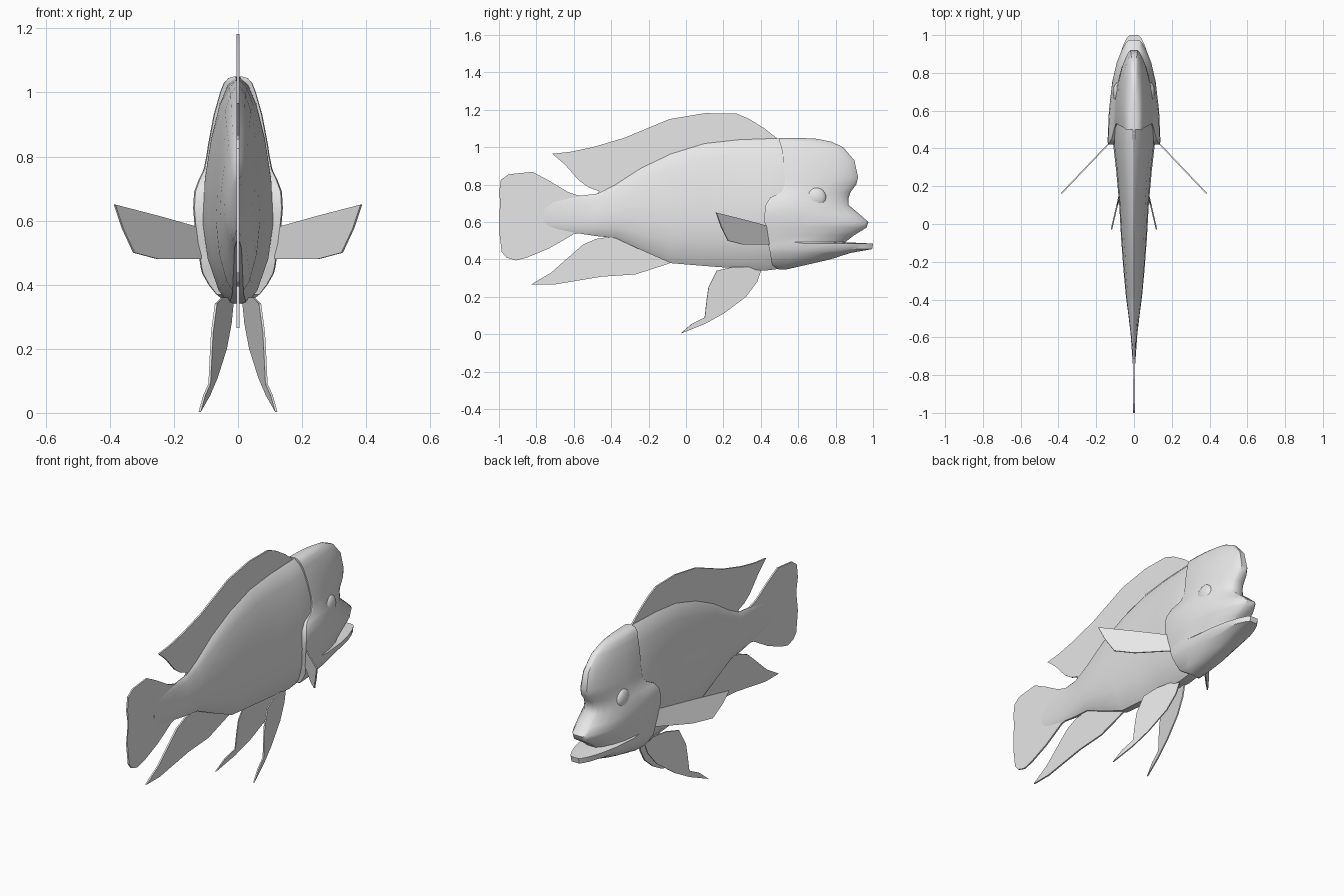
import bpy, bmesh, math
from mathutils import Vector

grey = bpy.data.materials.new("plain grey")
grey.diffuse_color = (0.8, 0.8, 0.8, 1)


def finish(name, bm, angle=40):
    bmesh.ops.recalc_face_normals(bm, faces=bm.faces)
    me = bpy.data.meshes.new(name)
    bm.to_mesh(me)
    bm.free()
    me.materials.append(grey)
    ob = bpy.data.objects.new(name, me)
    bpy.context.collection.objects.link(ob)
    bpy.ops.object.select_all(action='DESELECT')
    ob.select_set(True)
    bpy.context.view_layer.objects.active = ob
    bpy.ops.object.shade_smooth_by_angle(angle=math.radians(angle))
    return ob


def loft(name, rings, angle=40):
    """Skin closed rings of equal length and cap both ends."""
    bm = bmesh.new()
    rows = [[bm.verts.new(p) for p in r] for r in rings]
    n = len(rows[0])
    for a, b in zip(rows, rows[1:]):
        for i in range(n):
            j = (i + 1) % n
            bm.faces.new((a[i], a[j], b[j], b[i]))
    bm.faces.new(rows[0])
    bm.faces.new(rows[-1])
    bmesh.ops.remove_doubles(bm, verts=bm.verts, dist=0.0005)
    return finish(name, bm, angle)


def plate(name, pts, thick):
    """Thin fin from an outline of 3D points."""
    bm = bmesh.new()
    vs = [bm.verts.new(p) for p in pts]
    f = bm.faces.new(vs)
    f.normal_update()
    off = f.normal * thick
    for v in vs:
        v.co -= off / 2
    bk = [bm.verts.new(v.co + off) for v in vs]
    bm.faces.new(bk[::-1])
    for i in range(len(vs)):
        j = (i + 1) % len(vs)
        bm.faces.new((vs[i], bk[i], bk[j], vs[j]))
    bmesh.ops.triangulate(bm, faces=[g for g in bm.faces if len(g.verts) > 4])
    return finish(name, bm, 30)


# Body: stations along y as (y, bottom, top, half width)
stations = [(-0.76, 0.57, 0.72, 0.005), (-0.58, 0.54, 0.74, 0.018),
            (-0.48, 0.525, 0.75, 0.030), (-0.38, 0.515, 0.80, 0.043),
            (-0.24, 0.45, 0.89, 0.056), (-0.08, 0.38, 0.965, 0.068),
            (0.10, 0.365, 1.02, 0.078), (0.28, 0.352, 1.04, 0.094),
            (0.42, 0.34, 1.045, 0.110), (0.50, 0.35, 1.048, 0.110),
            (0.60, 0.37, 1.04, 0.100)]
# Cross-section: (height fraction, width fraction)
section = [(0, 0.25), (0.06, 0.55), (0.2, 0.86), (0.36, 1), (0.55, 0.94),
           (0.73, 0.76), (0.88, 0.52), (0.96, 0.3), (1, 0.06)]
rings = []
for y, b, t, w in stations:
    half = [(w * k, y, b + (t - b) * h) for h, k in section]
    rings.append(half + [(-x, q, z) for x, q, z in reversed(half)])
loft("body", rings)

# Head with gill covers, lips and jaw: slices as (z, rear y, front y, half width)
slices = [(0.345, 0.50, 0.53, 0.035), (0.37, 0.46, 0.64, 0.068),
          (0.40, 0.455, 0.77, 0.092), (0.435, 0.45, 0.88, 0.112),
          (0.455, 0.445, 0.995, 0.117), (0.485, 0.44, 1.0, 0.121),
          (0.492, 0.44, 0.85, 0.122), (0.53, 0.43, 0.90, 0.128),
          (0.57, 0.425, 0.965, 0.134), (0.60, 0.42, 0.975, 0.137),
          (0.64, 0.42, 0.93, 0.14), (0.69, 0.425, 0.87, 0.137),
          (0.73, 0.45, 0.87, 0.122), (0.76, 0.51, 0.88, 0.107),
          (0.80, 0.53, 0.91, 0.099), (0.84, 0.53, 0.92, 0.093),
          (0.93, 0.52, 0.90, 0.076), (1.0, 0.51, 0.84, 0.056),
          (1.03, 0.50, 0.775, 0.044), (1.045, 0.50, 0.70, 0.03),
          (1.05, 0.50, 0.60, 0.012)]
# Plan outline of the head: (fraction forward, width fraction)
plan = [(0, 0.97), (0.03, 1), (0.35, 0.95), (0.6, 0.84), (0.78, 0.67),
        (0.9, 0.48), (0.97, 0.32), (1, 0.2)]
rings = []
for z, r, f, w in slices:
    half = [(w * k, r + (f - r) * u, z) for u, k in plan]
    rings.append(half + [(-x, y, q) for x, y, q in reversed(half)])
loft("head", rings)

# Unpaired fins: outlines in (y, z)
fins = {
    "dorsal_fin": [(0.49, 1.045), (0.42, 1.10), (0.34, 1.15), (0.27, 1.18),
                   (0.10, 1.182), (-0.09, 1.15), (-0.33, 1.05), (-0.50, 1.0),
                   (-0.62, 0.975), (-0.715, 0.965), (-0.65, 0.91), (-0.57, 0.82),
                   (-0.52, 0.785), (-0.465, 0.765), (-0.48, 0.74), (-0.38, 0.74),
                   (0.0, 0.93), (0.42, 0.98)],
    "tail_fin": [(-0.50, 0.73), (-0.57, 0.74), (-0.63, 0.76), (-0.73, 0.82),
                 (-0.82, 0.868), (-0.95, 0.855), (-0.99, 0.825), (-1.0, 0.75),
                 (-0.985, 0.67), (-1.0, 0.56), (-0.985, 0.44), (-0.96, 0.41),
                 (-0.91, 0.395), (-0.85, 0.41), (-0.73, 0.46), (-0.60, 0.535),
                 (-0.50, 0.55)],
    "anal_fin": [(-0.06, 0.40), (-0.09, 0.378), (-0.27, 0.32), (-0.45, 0.308),
                 (-0.71, 0.265), (-0.83, 0.265), (-0.72, 0.33), (-0.63, 0.41),
                 (-0.55, 0.48), (-0.48, 0.51), (-0.38, 0.525), (-0.30, 0.53)],
}
for name, pts in fins.items():
    plate(name, [(0, y, z) for y, z in pts], 0.009)

# Paired fins and eyes
pectoral = [(0.09, 0.48), (0.25, 0.48), (0.325, 0.50), (0.36, 0.575),
            (0.385, 0.65), (0.25, 0.615), (0.09, 0.57)]
pelvic = [(0.39, 0.36), (0.40, 0.34), (0.38, 0.28), (0.32, 0.20), (0.20, 0.11), (0.10, 0.055),
          (-0.03, 0.003), (0.03, 0.055), (0.10, 0.09), (0.11, 0.18),
          (0.12, 0.25), (0.165, 0.34), (0.25, 0.36)]
for side, s in (("right", 1), ("left", -1)):
    plate("pectoral_fin_" + side,
          [(s * x, 0.45 - (x - 0.11) * 1.05, z) for x, z in pectoral], 0.007)
    plate("pelvic_fin_" + side,
          [(s * (0.105 + 0.023 * (0.35 - z) - 0.22 * y), y, z) for y, z in pelvic], 0.007)
    bm = bmesh.new()
    bmesh.ops.create_uvsphere(bm, u_segments=20, v_segments=12, radius=0.055)
    for v in bm.verts:
        v.co = Vector((v.co.x * 0.5 + s * 0.085, v.co.y + 0.695, v.co.z + 0.73))
    finish("eye_" + side, bm, 60)
